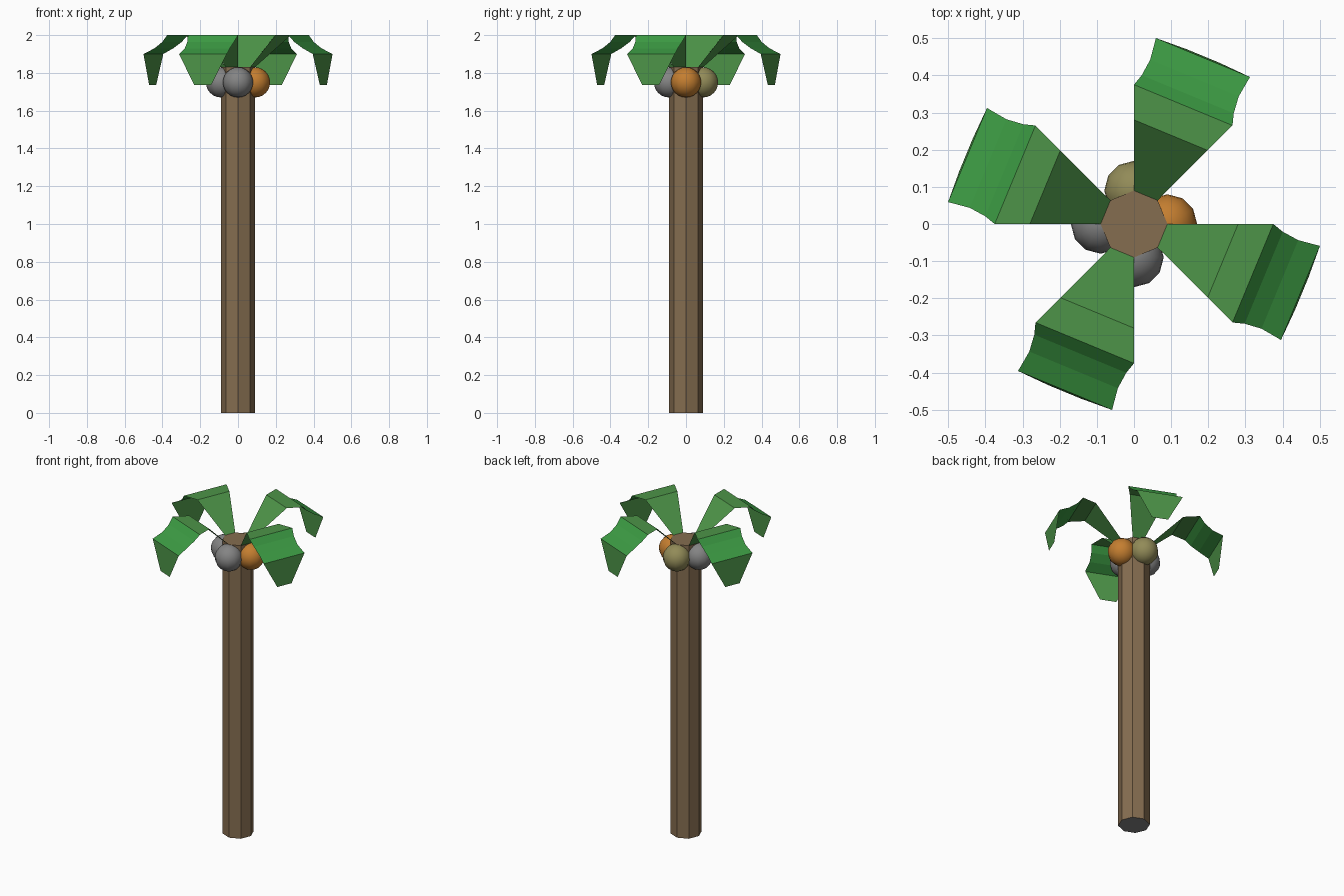
import bpy, bmesh, math
from mathutils import Matrix

if "Cube" in bpy.data.objects:
    bpy.data.objects.remove(bpy.data.objects["Cube"])


def material(name, r, g, b):
    m = bpy.data.materials.new(name)
    lin = [((c / 255 + 0.055) / 1.055) ** 2.4 for c in (r, g, b)]
    m.diffuse_color = (*lin, 1)
    m.use_nodes = True
    m.node_tree.nodes["Principled BSDF"].inputs["Base Color"].default_value = m.diffuse_color
    return m


BARK = material("bark brown", 133, 109, 80)
GREY = material("stone grey", 132, 132, 132)
LEAF = material("leaf green", 77, 148, 72)
BRIGHT = material("bright green", 60, 155, 67)
ORANGE = material("orange", 196, 126, 48)
OLIVE = material("olive", 146, 139, 88)


def add_object(name, bm, mats):
    me = bpy.data.meshes.new(name)
    bm.to_mesh(me)
    bm.free()
    for m in mats:
        me.materials.append(m)
    ob = bpy.data.objects.new(name, me)
    bpy.context.collection.objects.link(ob)
    return ob


# trunk: octagonal prism with a grey underside
R, TOP = 0.09, 1.83
bm = bmesh.new()
rings = [[bm.verts.new((R * math.cos(i * math.pi / 4), R * math.sin(i * math.pi / 4), z))
          for i in range(8)] for z in (0, TOP)]
for i in range(8):
    j = (i + 1) % 8
    bm.faces.new((rings[0][i], rings[0][j], rings[1][j], rings[1][i]))
bm.faces.new(rings[1])
bm.faces.new(rings[0][::-1]).material_index = 1
add_object("trunk", bm, [BARK, GREY])

# fronds: strips rising from alternate trunk sides, (radius, half width, height)
PROFILE = [(0.083, 0.0344, TOP), (0.259, 0.107, 2.0), (0.3465, 0.1435, 2.0),
           (0.378, 0.134, 1.964), (0.425, 0.129, 1.93), (0.485, 0.137, 1.9),
           (0.489, 0.048, 1.735)]
for k in range(4):
    bm = bmesh.new()
    rows = [[bm.verts.new((r, s * w, z)) for s in (-1, 1)] for r, w, z in PROFILE]
    for n, (a, b) in enumerate(zip(rows, rows[1:])):
        f = bm.faces.new((a[0], b[0], b[1], a[1]))
        f.material_index = 1 if 2 <= n <= 4 else 0
    bm.transform(Matrix.Rotation(math.radians(90 * k - 22.5), 4, 'Z'))
    add_object(f"frond_{k + 1}", bm, [LEAF, BRIGHT])

# coconuts: one on each of the four trunk corners
for k, mat in enumerate((ORANGE, OLIVE, GREY, GREY)):
    bm = bmesh.new()
    bmesh.ops.create_uvsphere(bm, u_segments=12, v_segments=12, radius=0.08)
    a = k * math.pi / 2
    bm.transform(Matrix.Translation((R * math.cos(a), R * math.sin(a), 1.75)))
    for f in bm.faces:
        f.smooth = True
    add_object(f"coconut_{k + 1}", bm, [mat])
